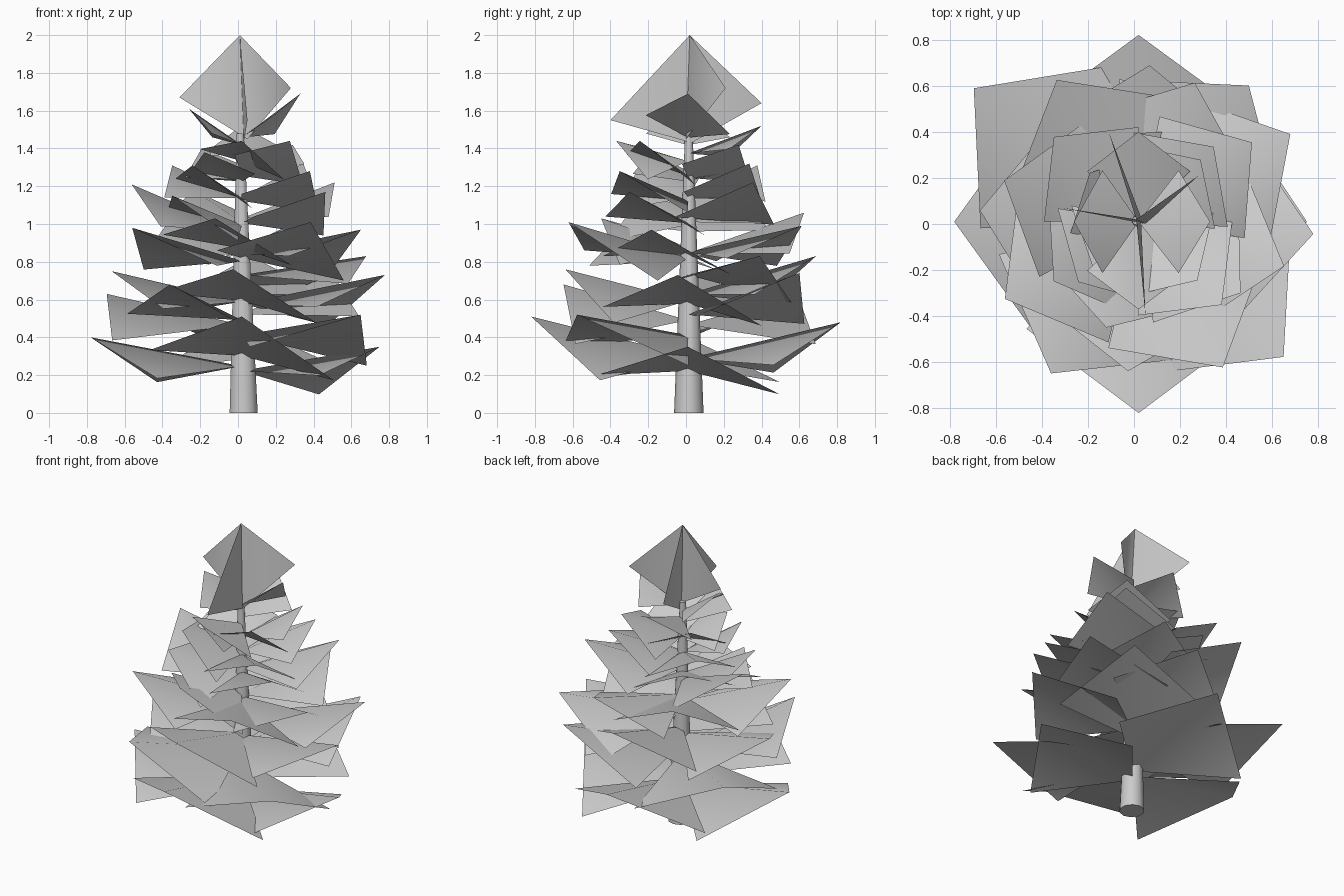
import bpy, bmesh
from math import radians, cos, sin
from mathutils import Vector

if "Cube" in bpy.data.objects:
    bpy.data.objects.remove(bpy.data.objects["Cube"])

CENTRE = Vector((0.02, 0.01, 0))


def make_object(name, bm):
    me = bpy.data.meshes.new(name)
    bm.to_mesh(me)
    bm.free()
    for p in me.polygons:
        p.use_smooth = True
    ob = bpy.data.objects.new(name, me)
    bpy.context.collection.objects.link(ob)


def add_kite(bm, root, left, tip, right):
    r, a, t, b = [bm.verts.new(v) for v in (root, left, tip, right)]
    bm.faces.new((r, b, t))
    bm.faces.new((r, t, a))


def add_branch(bm, angle, length, half_width, tip_z, root_z, roll):
    # kite folded along its spine, side corners hang below the spine
    out = Vector((cos(angle), sin(angle), 0))
    side = Vector((-out.y, out.x, 0)) * half_width + Vector((0, 0, roll))
    root = CENTRE + Vector((0, 0, root_z))
    tip = CENTRE + out * length + Vector((0, 0, tip_z))
    mid = root.lerp(tip, 0.56) - Vector((0, 0, 0.2 * length))
    add_kite(bm, root, mid + side, tip, mid - side)


# trunk
bpy.ops.mesh.primitive_cone_add(vertices=10, radius1=0.078, radius2=0.02,
                                depth=1.48, location=(0.03, 0.015, 0.74))
trunk = bpy.context.object
trunk.name = "trunk"
for v in trunk.data.vertices:
    if v.co.z > 0:
        v.co.x -= 0.018
bpy.ops.object.shade_smooth_by_angle(angle=radians(50))

# branch tiers: start angle, four lengths, four tip heights (quarter turns apart)
tiers = [
    (270, (0.83, 0.73, 0.81, 0.80), (0.51, 0.35, 0.48, 0.40)),
    (231, (0.76, 0.86, 0.76, 0.92), (0.68, 0.52, 0.74, 0.63)),
    (266, (0.65, 0.76, 0.68, 0.69), (0.76, 0.73, 0.83, 0.75)),
    (300, (0.73, 0.76, 0.71, 0.67), (1.01, 0.83, 1.06, 0.98)),
    (253, (0.48, 0.66, 0.65, 0.61), (1.03, 0.97, 0.99, 1.21)),
    (215, (0.45, 0.54, 0.60, 0.45), (1.15, 1.17, 1.22, 1.18)),
    (225, (0.37, 0.51, 0.46, 0.52), (1.31, 1.28, 1.32, 1.31)),
    (315, (0.36, 0.38, 0.30, 0.28), (1.44, 1.42, 1.40, 1.38)),
    (270, (0.38, 0.31, 0.39, 0.28), (1.44, 1.69, 1.52, 1.61)),
]
twist = {(2, 0): 9, (2, 1): -4, (5, 2): -5, (6, 1): 20}
for i, (start, lengths, heights) in enumerate(tiers, 1):
    bm = bmesh.new()
    mean = sum(heights) / 4
    for k, (length, z) in enumerate(zip(lengths, heights)):
        angle = radians(start + 90 * k + twist.get((i, k), 0))
        root_z = mean + 0.5 * (z - mean) - 0.17
        add_branch(bm, angle, length, 0.52 - 0.033 * i, z, root_z, 0.03 * k - 0.08)
    make_object(f"branch_tier_{i}", bm)

# crown: two crossed upright kites
bm = bmesh.new()
top = (0.01, 0.02, 2.0)
add_kite(bm, (0.05, 0.0, 1.45), (-0.31, 0.07, 1.67), top, (0.28, 0.21, 1.72))
add_kite(bm, (0.03, 0.03, 1.43), (-0.11, 0.40, 1.64), top, (0.05, -0.40, 1.55))
make_object("crown", bm)
